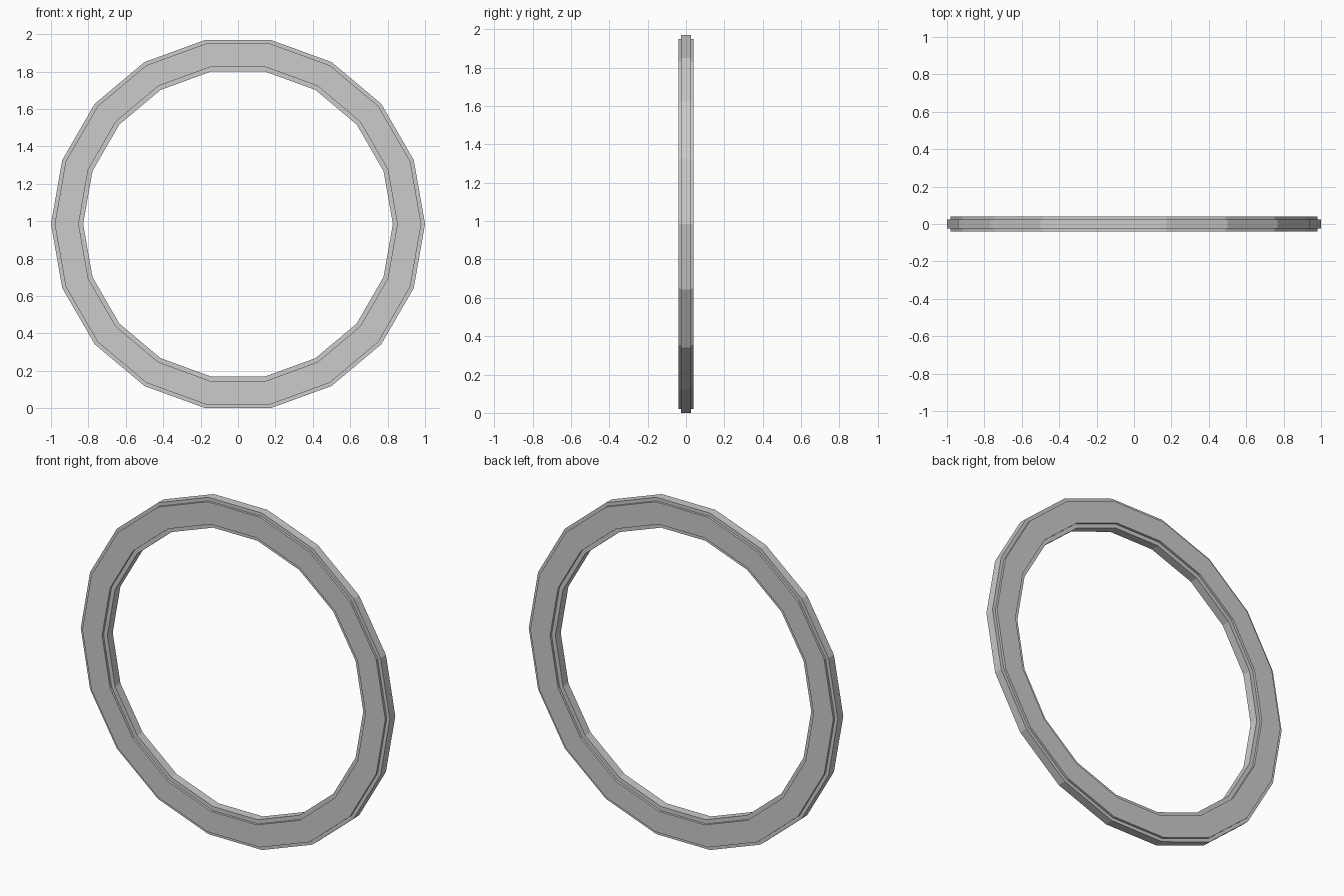
import bpy, bmesh, math

if "Cube" in bpy.data.objects:
    bpy.data.objects.remove(bpy.data.objects["Cube"])

SIDES = 18
CENTRE_Z = math.cos(math.radians(10))   # flat side rests on z = 0


def lathe_ring(name, profile):
    """Sweep a closed (radius, y) profile around the y axis."""
    bm = bmesh.new()
    rings = []
    for i in range(SIDES):
        a = 2 * math.pi * i / SIDES
        rings.append([bm.verts.new((r * math.cos(a), y, CENTRE_Z + r * math.sin(a)))
                      for r, y in profile])
    n = len(profile)
    for i in range(SIDES):
        p, q = rings[i], rings[(i + 1) % SIDES]
        for j in range(n):
            k = (j + 1) % n
            bm.faces.new((p[j], p[k], q[k], q[j]))
    bmesh.ops.recalc_face_normals(bm, faces=bm.faces)
    mesh = bpy.data.meshes.new(name)
    bm.to_mesh(mesh)
    bm.free()
    obj = bpy.data.objects.new(name, mesh)
    bpy.context.collection.objects.link(obj)
    return obj


# Half cross-section: raised side band with a narrow lip inside and outside
half = [(1.0, 0.025), (0.98, 0.025), (0.98, 0.039), (0.932, 0.039),
        (0.852, 0.039), (0.852, 0.025), (0.828, 0.025)]
lathe_ring("ring", half + [(r, -y) for r, y in reversed(half)])
